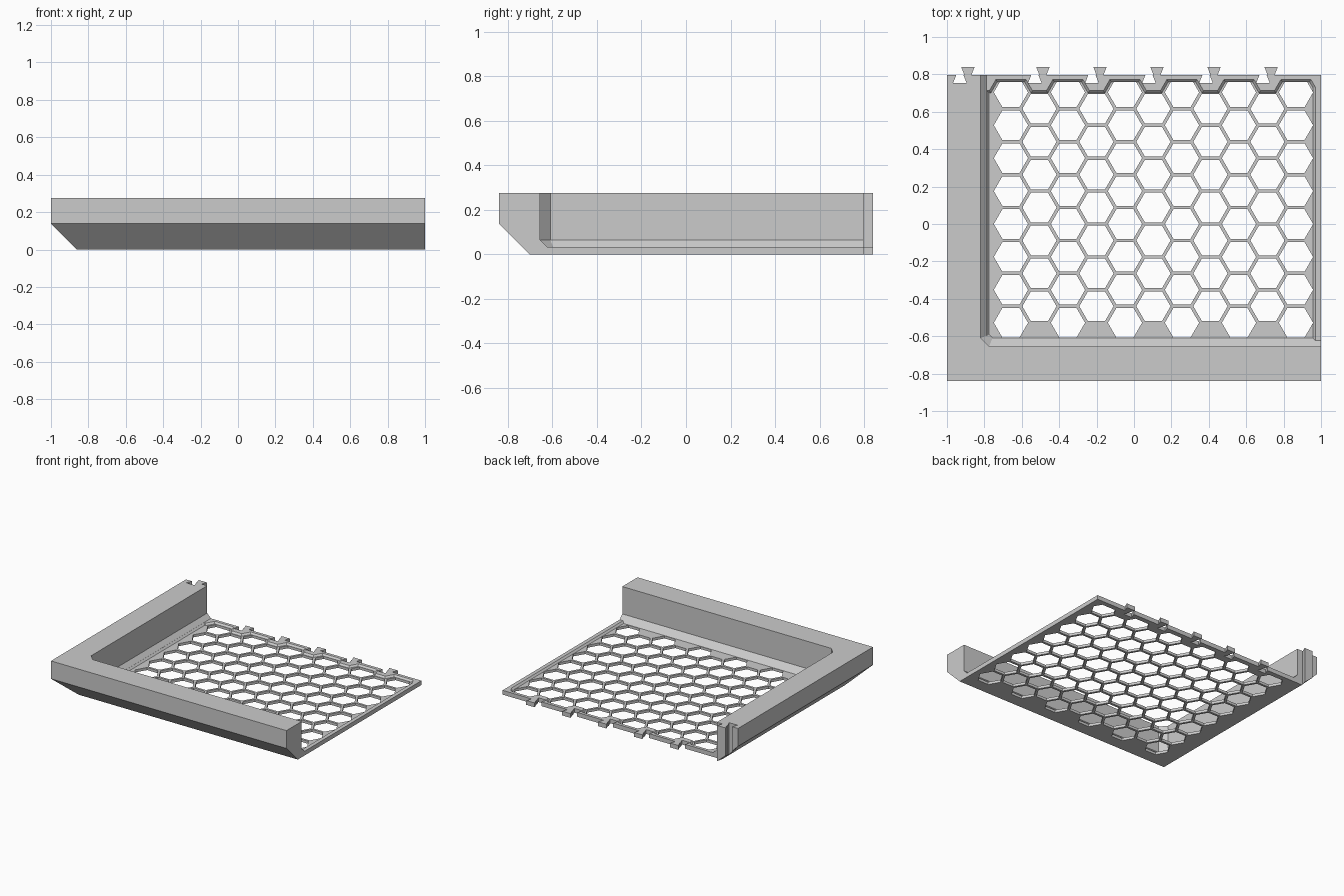
import bpy, bmesh, math
from mathutils import Vector

if "Cube" in bpy.data.objects:
    bpy.data.objects.remove(bpy.data.objects["Cube"], do_unlink=True)

grey = bpy.data.materials.new("plain_grey")
GREY = (0.6, 0.6, 0.6, 1)
grey.diffuse_color = GREY
grey.use_nodes = True
grey.node_tree.nodes["Principled BSDF"].inputs["Base Color"].default_value = GREY

TOP, RIM, FLOOR, BACK, BEVEL = 0.275, 0.033, 0.02, 0.797, 0.138
PITCH, HOLE_R = 0.1524, 0.0915
ROW = PITCH * 2 / math.sqrt(3)
FIRST_COL = -0.658


def rect(x0, x1, y0, y1):
    return [(x0, y0), (x1, y0), (x1, y1), (x0, y1)]


def offset(outline, d):
    """Move every side of a counter-clockwise outline outwards by d, with mitred corners."""
    pts = [Vector(p) for p in outline]
    result = []
    for i, p in enumerate(pts):
        a = (p - pts[i - 1]).normalized()
        b = (pts[(i + 1) % len(pts)] - p).normalized()
        na, nb = Vector((a.y, -a.x)), Vector((b.y, -b.x))
        result.append(p + (na + nb) * d / (1 + na.dot(nb)))
    return [tuple(p) for p in result]


def loft(bm, sections):
    """Closed solid through (outline, height) sections; height may be a function of x."""
    rings = [[bm.verts.new((x, y, z(x) if callable(z) else z)) for x, y in outline]
             for outline, z in sections]
    n = len(rings[0])
    for low, high in zip(rings, rings[1:]):
        for i in range(n):
            j = (i + 1) % n
            bm.faces.new((low[i], low[j], high[j], high[i]))
    bm.faces.new(rings[0][::-1])
    bm.faces.new(rings[-1])


def make(name, solids):
    bm = bmesh.new()
    for sections in solids:
        loft(bm, sections)
    bmesh.ops.recalc_face_normals(bm, faces=bm.faces)
    mesh = bpy.data.meshes.new(name)
    bm.to_mesh(mesh)
    bm.free()
    mesh.materials.append(grey)
    obj = bpy.data.objects.new(name, mesh)
    bpy.context.collection.objects.link(obj)
    return obj


def cut(target, name, solids):
    cutter = make(name, solids)
    cutter.hide_render = True
    mod = target.modifiers.new(name, "BOOLEAN")
    mod.operation, mod.solver, mod.object = "DIFFERENCE", "EXACT", cutter
    bpy.context.view_layer.objects.active = target
    bpy.ops.object.modifier_apply(modifier=mod.name)
    bpy.data.objects.remove(cutter, do_unlink=True)


# Solid block, bevelled underneath on the front and right side
outer = rect(-1, 1, -0.84, BACK)
base = rect(-1 + BEVEL, 1, -0.84 + BEVEL, BACK)
tray = make("corner_tray", [[(base, 0), (outer, BEVEL), (outer, TOP)]])

# Open corner cavity with a sloped foot and a clipped inner corner
inner = [(-0.82, 1.2), (-0.82, -0.61), (-0.775, -0.655), (1.3, -0.655), (1.3, 1.2)]
cut(tray, "cavity", [[(offset(inner, RIM - 0.065), RIM), (inner, 0.065), (inner, 0.4)]])

# Shallow recess, stepping around the hexagons along the back rim
recess = [(-0.774, -0.592), (-0.756, -0.61), (0.957, -0.61), (0.957, 0.728)]
for c in reversed(range(6)):
    x = FIRST_COL + 2 * c * PITCH
    if c < 5:
        recess.append((x + 0.1074, 0.7))
    recess += [(x + 0.0728, 0.76), (x - 0.0728, 0.76), (x - 0.1074, 0.7)]
    if c == 5:
        recess[4] = (x + 0.0725, 0.76)
recess.append((-0.774, 0.7))
rise = 0.015
cut(tray, "recess", [[(recess, FLOOR), (offset(recess, rise), FLOOR + rise)]])

# Hexagonal holes in staggered columns
holes = []
for c in range(11):
    odd = c % 2
    for r in range(8 - odd):
        cx, cy = FIRST_COL + c * PITCH, (r - 3 + odd / 2) * ROW
        hexagon = []
        for k in range(6):
            a = k * math.pi / 3
            x, y = HOLE_R * math.cos(a), cy + HOLE_R * math.sin(a)
            if y > 0.759:  # the rim trims the last row
                x, y = math.copysign(HOLE_R - (0.759 - cy) / math.sqrt(3), x), 0.759
            hexagon.append((cx + x, y))
        holes.append([(hexagon, -0.1), (hexagon, FLOOR + 0.005)])
cut(tray, "hex_holes", holes)

# Dovetail joints along the back: a notch beside each tab
NECK, HEAD, DEPTH = 0.019, 0.036, 0.043
tab_x = [-0.888] + [-0.487 + 0.305 * i for i in range(5)]


def notch(x):
    x -= 0.043
    return [(x - HEAD, BACK - DEPTH), (x + HEAD, BACK - DEPTH),
            (x + NECK, BACK), (x + NECK, 0.9), (x - NECK, 0.9), (x - NECK, BACK)]


def tab(x):
    return [(x - NECK, BACK - 0.006), (x + NECK, BACK - 0.006), (x + NECK, BACK),
            (x + HEAD, BACK + DEPTH), (x - HEAD, BACK + DEPTH), (x - NECK, BACK)]


cut(tray, "notches", [[(notch(x), -0.1), (notch(x), 0.4)] for x in tab_x])


def underside(x):
    return max(0, BEVEL - 1 - x)


make("wall_tab", [[(tab(tab_x[0]), underside), (tab(tab_x[0]), TOP)]])
make("floor_tabs", [[(tab(x), 0), (tab(x), RIM)] for x in tab_x[1:]])
